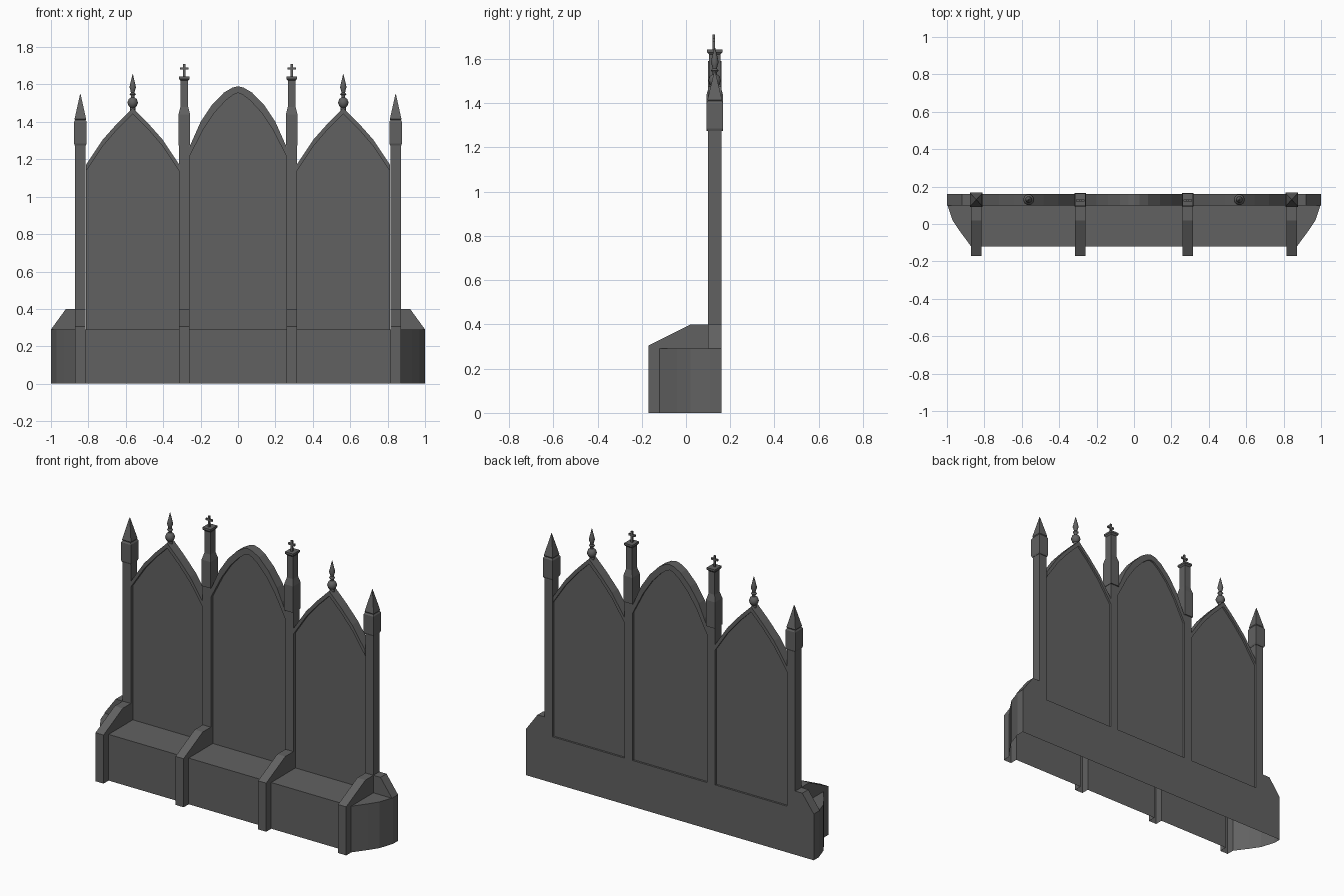
import bpy, bmesh
from math import pi, cos, sin, sqrt

cube = bpy.data.objects.get("Cube")
if cube:
    bpy.data.objects.remove(cube, do_unlink=True)

stone = bpy.data.materials.new("dark grey stone")
stone.use_nodes = True
GREY = (0.12, 0.12, 0.12, 1)
stone.diffuse_color = GREY
stone.node_tree.nodes["Principled BSDF"].inputs["Base Color"].default_value = GREY

FRONT, BACK = 0.10, 0.16      # depth of the upright wall
MID = (FRONT + BACK) / 2
LEDGE = 0.29                  # height of the plinth
OUTER, INNER = 0.843, 0.287   # pillar centres
HALF = 0.028                  # half width of a pillar


def finish(name, bm, smooth=False):
    bmesh.ops.recalc_face_normals(bm, faces=bm.faces[:])
    mesh = bpy.data.meshes.new(name)
    bm.to_mesh(mesh)
    bm.free()
    mesh.materials.append(stone)
    obj = bpy.data.objects.new(name, mesh)
    bpy.context.collection.objects.link(obj)
    if smooth:
        bpy.ops.object.select_all(action="DESELECT")
        bpy.context.view_layer.objects.active = obj
        obj.select_set(True)
        bpy.ops.object.shade_smooth_by_angle(angle=pi / 4)
    return obj


def prism(name, points, axis, low, high, open_low=False):
    """Extrude a flat outline along one axis."""
    place = {"x": lambda a, b, d: (d, a, b),
             "y": lambda a, b, d: (a, d, b),
             "z": lambda a, b, d: (a, b, d)}[axis]
    bm = bmesh.new()
    rings = [[bm.verts.new(place(a, b, d)) for a, b in points] for d in (low, high)]
    bm.faces.new(rings[1])
    if not open_low:
        bm.faces.new(rings[0])
    for i in range(len(points)):
        j = (i + 1) % len(points)
        bm.faces.new((rings[0][i], rings[0][j], rings[1][j], rings[1][i]))
    return finish(name, bm)


def tower(name, x, y, sections, sides=4, smooth=False):
    """Stack of (height, half width, half depth) sections."""
    bm = bmesh.new()
    k = sqrt(2) if sides == 4 else 1
    rings = []
    for z, rx, ry in sections:
        angles = [2 * pi * (i + 0.5) / sides for i in range(sides)]
        rings.append([bm.verts.new((x + k * rx * cos(t), y + k * ry * sin(t), z)) for t in angles])
    for a, b in zip(rings, rings[1:]):
        for i in range(sides):
            j = (i + 1) % sides
            bm.faces.new((a[i], a[j], b[j], b[i]))
    bm.faces.new(rings[0])
    bm.faces.new(rings[-1])
    return finish(name, bm, smooth)


def arch(half):
    """Complete a right half outline, listed from its peak, to a full arch."""
    return [(-x, z) for x, z in reversed(half[1:])] + half


def bay(name, centre, outer, inner):
    """Arched panel with a raised coping along its top."""
    out = [(centre + x, z) for x, z in arch(outer)]
    inn = [(centre + x, z) for x, z in arch(inner)]
    prism(name + "_coping", out + inn[::-1], "y", FRONT, BACK)
    foot = [(inn[-1][0], LEDGE), (inn[0][0], LEDGE)]
    prism(name + "_panel", inn + foot, "y", 0.12, 0.148)


# Hollow plinth with buttress feet and curved wings
half_plan = []
for x in (INNER, OUTER):
    half_plan += [(x - HALF, -0.12), (x - HALF, -0.17), (x + HALF, -0.17), (x + HALF, -0.12)]
half_plan += [(0.93, -0.04), (0.97, 0.02), (1.0, 0.11), (1.0, BACK)]
plan = half_plan + [(-x, y) for x, y in reversed(half_plan)]
prism("plinth", plan, "z", 0, LEDGE, open_low=True)

# Arched bays
side_outer = [(0, 1.475), (0.08, 1.395), (0.16, 1.305), (0.25, 1.17)]
side_inner = [(0, 1.443), (0.08, 1.363), (0.16, 1.27), (0.25, 1.135)]
bay("centre", 0,
    [(0, 1.59), (0.03, 1.583), (0.075, 1.557), (0.14, 1.49), (0.2, 1.4), (0.262, 1.26)],
    [(0, 1.555), (0.025, 1.545), (0.065, 1.515), (0.125, 1.45), (0.185, 1.36), (0.262, 1.21)])

finial = [(1.455, 0.014), (1.478, 0.014), (1.484, 0.022), (1.503, 0.029), (1.522, 0.022),
          (1.53, 0.01), (1.54, 0.01), (1.548, 0.018), (1.556, 0.01), (1.568, 0.012),
          (1.585, 0.018), (1.61, 0.012), (1.655, 0.001)]

for s, side in ((1, "left"), (-1, "right")):
    bay(side, s * 0.563, side_outer, side_inner)
    tower(side + "_finial", s * 0.563, MID, [(z, r, r) for z, r in finial], 14, True)

    # End wall with sloped shoulder
    end = [(0.86, LEDGE), (1.0, LEDGE), (0.92, 0.4), (0.86, 0.4)]
    prism(side + "_shoulder", [(s * x, z) for x, z in end], "y", FRONT, BACK)

    # Pillars and sloped buttresses
    for x, which in ((INNER, "inner"), (OUTER, "outer")):
        label = side + "_" + which
        tower(label + "_pillar", s * x, MID, [(LEDGE, HALF, 0.03), (1.29, HALF, 0.03)])
        slope = [(-0.17, LEDGE), (-0.17, 0.305), (0.02, 0.4), (FRONT, 0.4), (FRONT, LEDGE)]
        prism(label + "_buttress", slope, "x", s * x - HALF, s * x + HALF)

    # Outer pinnacle
    tower(side + "_pinnacle_block", s * OUTER, MID,
          [(1.275, 0.03, 0.034), (1.285, 0.034, 0.038), (1.4, 0.034, 0.038), (1.41, 0.028, 0.032)])
    tower(side + "_pinnacle_spire", s * OUTER, MID,
          [(1.405, 0.026, 0.026), (1.415, 0.031, 0.033), (1.55, 0.001, 0.001)])

    # Inner turret topped by a cross
    tower(side + "_turret", s * INNER, MID,
          [(1.275, 0.031, 0.037), (1.44, 0.031, 0.037), (1.48, 0.021, 0.025),
           (1.62, 0.021, 0.025), (1.63, 0.028, 0.034), (1.642, 0.028, 0.034)])
    tower(side + "_cross_upright", s * INNER, MID - 0.005,
          [(1.64, 0.006, 0.005), (1.71, 0.006, 0.005)])
    tower(side + "_cross_arm", s * INNER, MID - 0.005,
          [(1.68, 0.023, 0.005), (1.692, 0.023, 0.005)])
